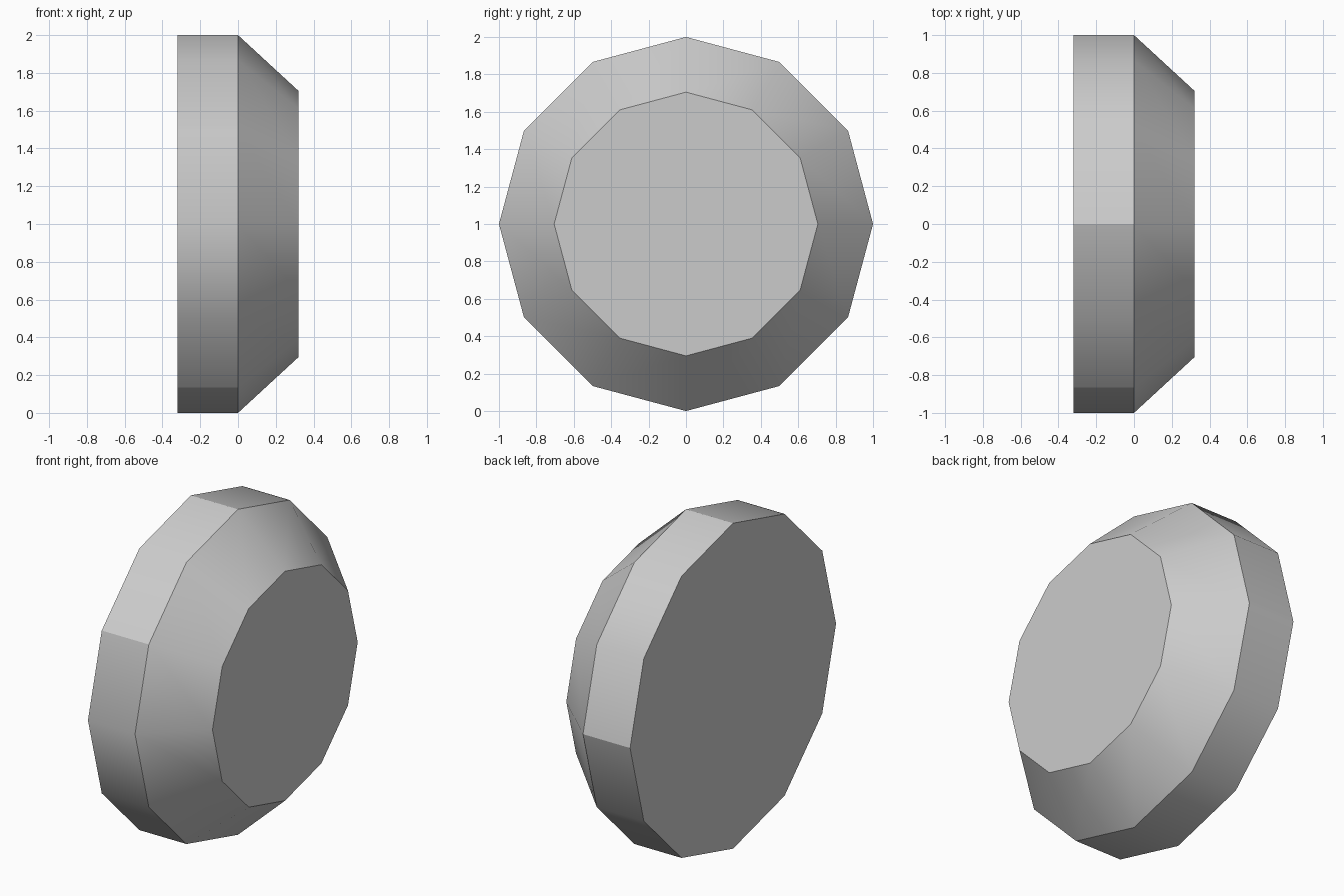
import bpy
import bmesh
from math import sin, cos, pi, radians

cube = bpy.data.objects.get("Cube")
if cube:
    bpy.data.objects.remove(cube, do_unlink=True)

SIDES = 12
PROFILE = [(-0.32, 1.0), (0.0, 1.0), (0.32, 0.705)]  # (x, radius)
CREASES = {0, 2, 5, 9}  # steps round the band, from the top towards the front

# Plain grey material
grey = bpy.data.materials.new("light grey")
grey.use_nodes = True
colour = (0.6, 0.6, 0.6, 1)
grey.diffuse_color = colour
grey.node_tree.nodes["Principled BSDF"].inputs["Base Color"].default_value = colour

# Rings of the bevelled disc, stacked along x
bm = bmesh.new()
rings = []
for x, r in PROFILE:
    ring = []
    for i in range(SIDES):
        a = 2 * pi * i / SIDES
        ring.append(bm.verts.new((x, -r * sin(a), 1 + r * cos(a))))
    rings.append(ring)

# Straight band and sloping bevel
for low, high in zip(rings, rings[1:]):
    for i in range(SIDES):
        j = (i + 1) % SIDES
        bm.faces.new((low[i], low[j], high[j], high[i]))

# Flat end caps
bm.faces.new(rings[0])
bm.faces.new(rings[-1])
bmesh.ops.recalc_face_normals(bm, faces=bm.faces)

mesh = bpy.data.meshes.new("bevelled_disc")
bm.to_mesh(mesh)
bm.free()
mesh.materials.append(grey)
disc = bpy.data.objects.new("bevelled_disc", mesh)
bpy.context.collection.objects.link(disc)

# Smooth sides with hard rims
bpy.ops.object.select_all(action="DESELECT")
disc.select_set(True)
bpy.context.view_layer.objects.active = disc
bpy.ops.object.shade_smooth_by_angle(angle=radians(35))

# A few hard creases across the band
for edge in mesh.edges:
    a, b = sorted(edge.vertices)
    if a in CREASES and b == a + SIDES:
        edge.use_edge_sharp = True
